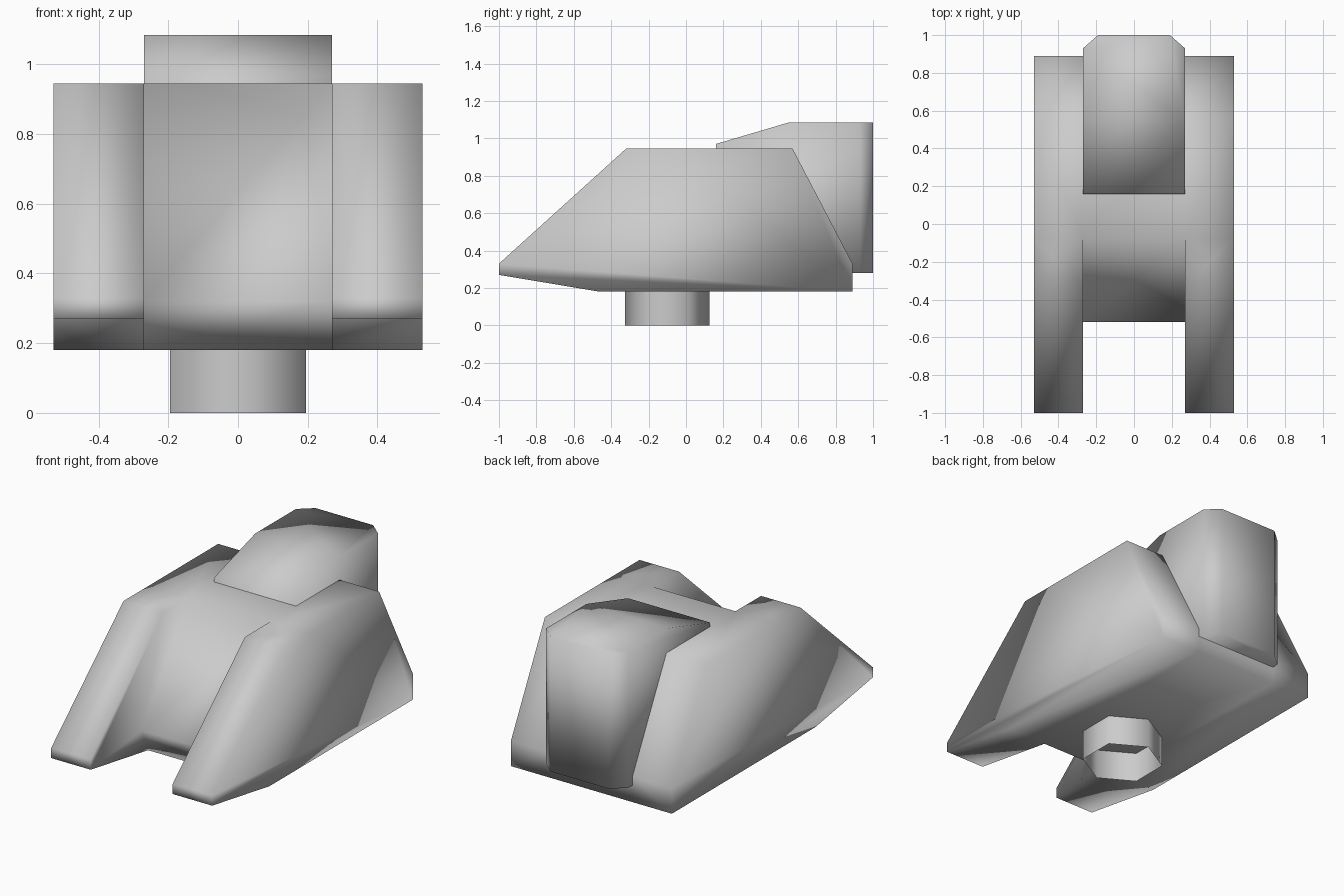
import bpy, bmesh

old = bpy.data.objects.get("Cube")
if old:
    bpy.data.objects.remove(old, do_unlink=True)

# One light grey finish
grey = bpy.data.materials.new("light_grey")
grey.use_nodes = True
colour = (0.6, 0.6, 0.6, 1)
grey.diffuse_color = colour
grey.node_tree.nodes["Principled BSDF"].inputs["Base Color"].default_value = colour


def finish(bm, name):
    """Weld, orient and smooth a mesh, then link it as an object."""
    bmesh.ops.remove_doubles(bm, verts=bm.verts[:], dist=0.001)
    bmesh.ops.recalc_face_normals(bm, faces=bm.faces[:])
    for f in bm.faces:
        f.smooth = True
    mesh = bpy.data.meshes.new(name)
    bm.to_mesh(mesh)
    bm.free()
    mesh.materials.append(grey)
    obj = bpy.data.objects.new(name, mesh)
    bpy.context.collection.objects.link(obj)
    return obj


def add_face(bm, points):
    return bm.faces.new([bm.verts.new(p) for p in points])


def add_side(bm, x, profile):
    return add_face(bm, [(x, y, z) for y, z in profile])


def add_strip(bm, x0, x1, profile):
    """Skin a closed (y, z) profile between two x positions."""
    for (ya, za), (yb, zb) in zip(profile, profile[1:] + profile[:1]):
        add_face(bm, [(x0, ya, za), (x1, ya, za), (x1, yb, zb), (x0, yb, zb)])


OUTER, INNER = 0.53, 0.27

# Hull: two long side prongs joined by a shorter sloping centre
tip = [(-0.46, 0.18), (-1, 0.27), (-1, 0.33), (-0.32, 0.945)]
rear = [(-0.08, 0.945), (0.57, 0.945), (0.89, 0.33), (0.89, 0.18)]
nose = [(-0.46, 0.18), (-0.52, 0.32)]

bm = bmesh.new()
for s in (-1, 1):
    add_side(bm, s * OUTER, tip + rear)
    add_side(bm, s * INNER, tip + rear[:1] + nose[1:])
    # the prong skin is left open where it meets the centre
    add_strip(bm, s * INNER, s * OUTER, tip + rear)
add_strip(bm, -INNER, INNER, nose + rear)
finish(bm, "hull")

# Rear cabin: sloped roof front, chamfered back corners
bm = bmesh.new()
cabin = [(0.16, 0.28), (0.16, 0.97), (0.55, 1.085), (1, 1.085), (1, 0.28)]
add_strip(bm, -INNER, INNER, cabin)
for s in (-1, 1):
    add_side(bm, s * INNER, cabin)
bmesh.ops.remove_doubles(bm, verts=bm.verts[:], dist=0.001)
bmesh.ops.recalc_face_normals(bm, faces=bm.faces[:])
for s in (-1, 1):
    bmesh.ops.bisect_plane(
        bm, geom=bm.verts[:] + bm.edges[:] + bm.faces[:],
        plane_co=(s * INNER, 0.93, 0), plane_no=(s * 0.07, 0.08, 0), clear_outer=True)
    rim = [e for e in bm.edges if e.is_boundary]
    bmesh.ops.holes_fill(bm, edges=rim, sides=0)
finish(bm, "rear_cabin")

# Base socket: open six-sided tube under the hull
bpy.ops.mesh.primitive_cylinder_add(
    vertices=6, radius=0.225, depth=0.18, end_fill_type='NOTHING', location=(0, -0.1, 0.09))
socket = bpy.context.object
socket.name = "base_socket"
socket.data.materials.append(grey)
bpy.ops.object.shade_smooth()
